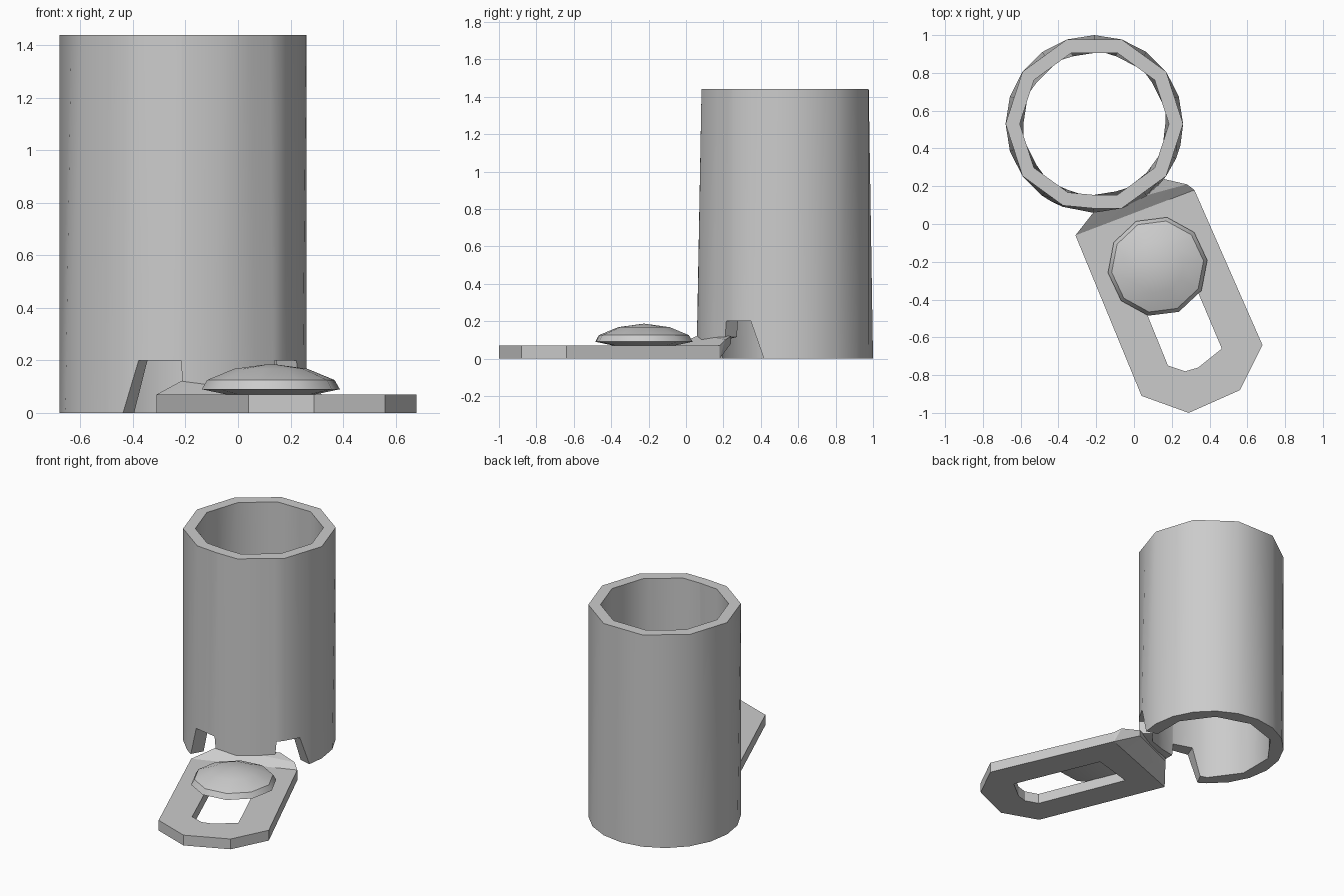
import bpy, bmesh, math
from mathutils import Vector

if "Cube" in bpy.data.objects:
    bpy.data.objects.remove(bpy.data.objects["Cube"])

# One plain grey for everything
grey = bpy.data.materials.new("plain grey")
grey.use_nodes = True
COLOUR = (0.6, 0.6, 0.6, 1)
grey.diffuse_color = COLOUR
grey.node_tree.nodes["Principled BSDF"].inputs["Base Color"].default_value = COLOUR


def finish(name, bm, angle):
    bmesh.ops.remove_doubles(bm, verts=bm.verts, dist=0.0005)
    bmesh.ops.recalc_face_normals(bm, faces=bm.faces)
    mesh = bpy.data.meshes.new(name)
    bm.to_mesh(mesh)
    bm.free()
    mesh.materials.append(grey)
    obj = bpy.data.objects.new(name, mesh)
    bpy.context.collection.objects.link(obj)
    bpy.ops.object.select_all(action='DESELECT')
    obj.select_set(True)
    bpy.context.view_layer.objects.active = obj
    bpy.ops.object.shade_smooth_by_angle(angle=math.radians(angle))
    return obj


def loft(bm, rings, closed):
    """Join equal rings of points with quads."""
    rows = [[bm.verts.new(p) for p in ring] for ring in rings]
    pairs = list(zip(rows, rows[1:] + rows[:1])) if closed else list(zip(rows, rows[1:]))
    n = len(rows[0])
    for a, b in pairs:
        for i in range(n):
            j = (i + 1) % n
            bm.faces.new((a[i], a[j], b[j], b[i]))
    return rows


# Tube: ten-sided rim, rounder foot, two notches beside a short front tongue
CENTRE = Vector((-0.21, 0.53, 0))
OUTER, INNER, HEIGHT = 0.47, 0.395, 1.44


def chord(radius, deg, turn=0):
    """Distance to the side of a decagon in a given direction."""
    off = (deg + turn) % 36 - 18
    return radius * math.cos(math.radians(18)) / math.cos(math.radians(off))


def polar(radius, deg, z):
    a = math.radians(deg)
    return CENTRE + Vector((radius * math.cos(a), radius * math.sin(a), z))


notch = [(-119, 0), (-111, 0.2), (-91, 0.2), (-90, 0.115), (-72, 0.1),
         (-54, 0.1), (-43, 0.115), (-42, 0.2), (-36, 0.2), (-23, 0.2), (-14, 0)]
columns = notch + [(18 * k, 0) for k in range(0, 14)]
bm = bmesh.new()
loft(bm, [
    [polar(OUTER, d, z) for d, z in columns],
    [polar(chord(OUTER, d), d, HEIGHT) for d, z in columns],
    [polar(chord(INNER, d), d, HEIGHT) for d, z in columns],
    [polar(chord(INNER, d, 18), d, z) for d, z in columns],
], closed=True)
finish("tube", bm, 35)

# Plate: clipped rectangle with a slot
outline = [(-0.31, -0.06), (0.04, -0.91), (0.29, -1.0), (0.56, -0.88),
           (0.68, -0.64), (0.32, 0.18)]
slot = [(-0.06, -0.16), (0.18, -0.75), (0.27, -0.78), (0.34, -0.76),
        (0.465, -0.66), (0.22, -0.08)]
THICK = 0.07
bm = bmesh.new()
loft(bm, [
    [Vector((x, y, 0)) for x, y in outline],
    [Vector((x, y, THICK)) for x, y in outline],
    [Vector((x, y, THICK)) for x, y in slot],
    [Vector((x, y, 0)) for x, y in slot],
], closed=True)
finish("slotted_plate", bm, 20)

# Hinge: ramp rising from the plate's back edge to the tube's tongue
bm = bmesh.new()
left, right = outline[0], outline[-1]
for z in (0, THICK):
    for x, y in (left, right):
        bm.verts.new((x, y, z))
for p in [(0.28, 0.21, 0.1), (0.15, 0.24, 0.12), (-0.2, 0.08, 0.13),
          (-0.03, 0.12, 0.1), (0.15, 0.24, 0.08), (-0.2, 0.08, 0.09)]:
    bm.verts.new(p)
hull = bmesh.ops.convex_hull(bm, input=bm.verts)
loose = [v for v in bm.verts if not v.link_faces]
bmesh.ops.delete(bm, geom=loose, context='VERTS')
finish("hinge_ramp", bm, 20)

# Domed button sitting over the end of the slot
profile = [(0.16, 0.068), (0.265, 0.09), (0.245, 0.125), (0.14, 0.168)]
bm = bmesh.new()
SIDES = 10
rings = []
for r, z in profile:
    ring = []
    for i in range(SIDES):
        a = math.tau * (i + 0.2) / SIDES
        ring.append(Vector((0.125 + r * math.cos(a), -0.225 + r * math.sin(a), z)))
    rings.append(ring)
rows = loft(bm, rings, closed=False)
bm.faces.new(rows[0][::-1])
tip = bm.verts.new((0.125, -0.225, 0.187))
for i in range(SIDES):
    bm.faces.new((rows[-1][i], rows[-1][(i + 1) % SIDES], tip))
finish("domed_button", bm, 35)
